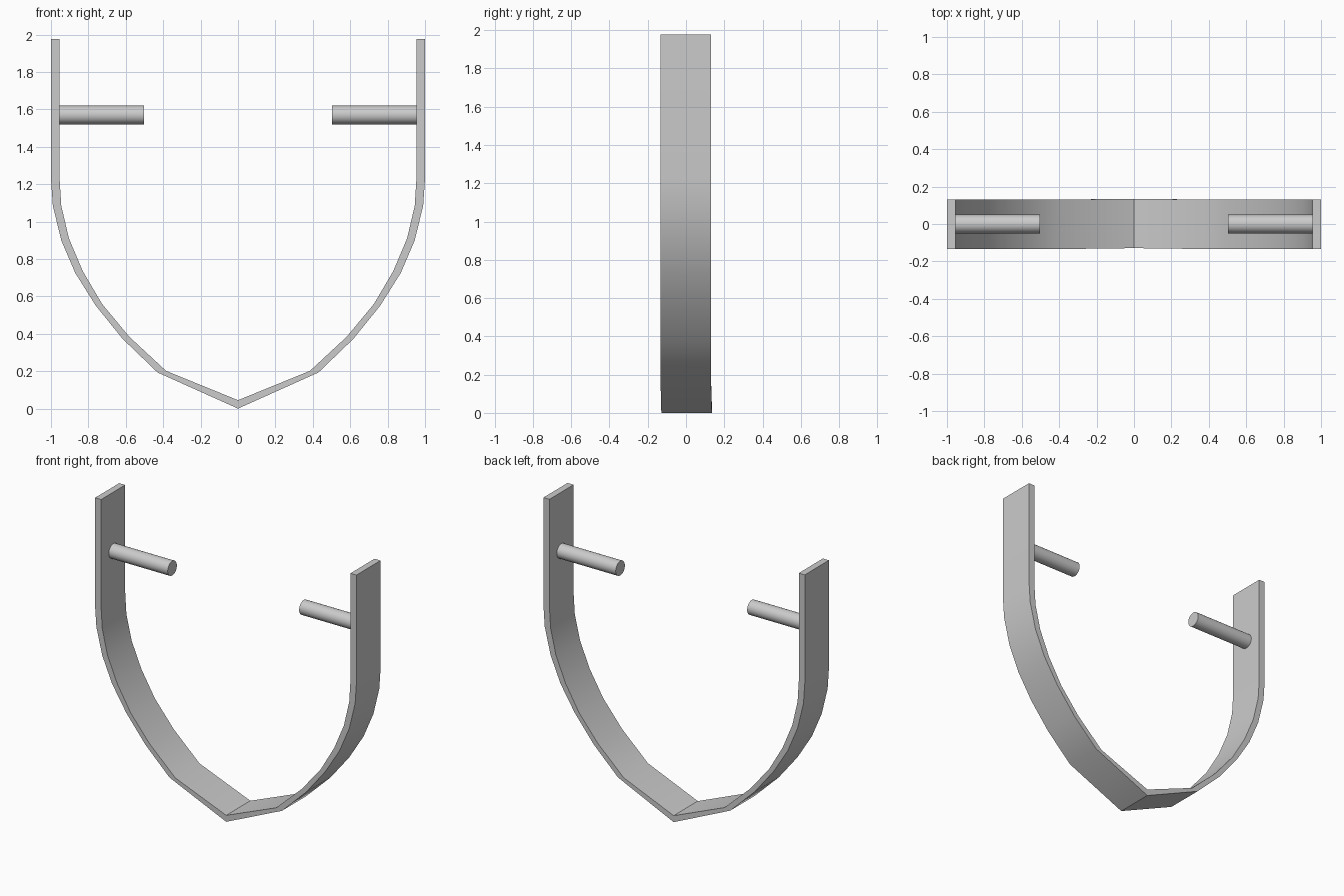
import bpy, bmesh, math

if "Cube" in bpy.data.objects:
    bpy.data.objects.remove(bpy.data.objects["Cube"])

# Right half of the band: (outer x, outer z, inner x, inner z), bottom to top
HALF = [
    (0.0, 0.0, 0.0, 0.045),
    (0.43, 0.193, 0.385, 0.202),
    (0.617, 0.373, 0.582, 0.385),
    (0.76, 0.55, 0.727, 0.56),
    (0.87, 0.725, 0.83, 0.735),
    (0.945, 0.90, 0.904, 0.91),
    (0.99, 1.085, 0.945, 1.085),
    (1.0, 1.23, 0.954, 1.23),
    (1.0, 1.976, 0.954, 1.976),
]


def finish(obj, angle):
    bpy.ops.object.select_all(action='DESELECT')
    obj.select_set(True)
    bpy.context.view_layer.objects.active = obj
    bpy.ops.object.shade_smooth_by_angle(angle=math.radians(angle))


# Curved band: four-cornered sections swept from one tip to the other
bm = bmesh.new()
mirrored = [(-a, b, -c, d) for a, b, c, d in reversed(HALF[1:])]
rings = []
for ox, oz, ix, iz in mirrored + HALF:
    shift = 0.003 if ox == 0 else -0.002
    y0, y1 = -0.132 + shift, 0.132 + shift
    rings.append([bm.verts.new(p) for p in
                  ((ox, y0, oz), (ox, y1, oz), (ix, y1, iz), (ix, y0, iz))])
for r, s in zip(rings, rings[1:]):
    for i in range(4):
        j = (i + 1) % 4
        bm.faces.new((r[i], r[j], s[j], s[i]))
bm.faces.new(rings[0])
bm.faces.new(rings[-1])
bmesh.ops.recalc_face_normals(bm, faces=bm.faces)
mesh = bpy.data.meshes.new("curved_band")
bm.to_mesh(mesh)
bm.free()
band = bpy.data.objects.new("curved_band", mesh)
bpy.context.collection.objects.link(band)
finish(band, 30)

# Pegs pointing inward from each arm
for name, side in (("left_peg", -1), ("right_peg", 1)):
    bpy.ops.mesh.primitive_cylinder_add(
        vertices=32, radius=0.05, depth=0.46,
        location=(side * 0.733, 0, 1.57), rotation=(0, math.pi / 2, 0))
    peg = bpy.context.object
    peg.name = name
    finish(peg, 40)
